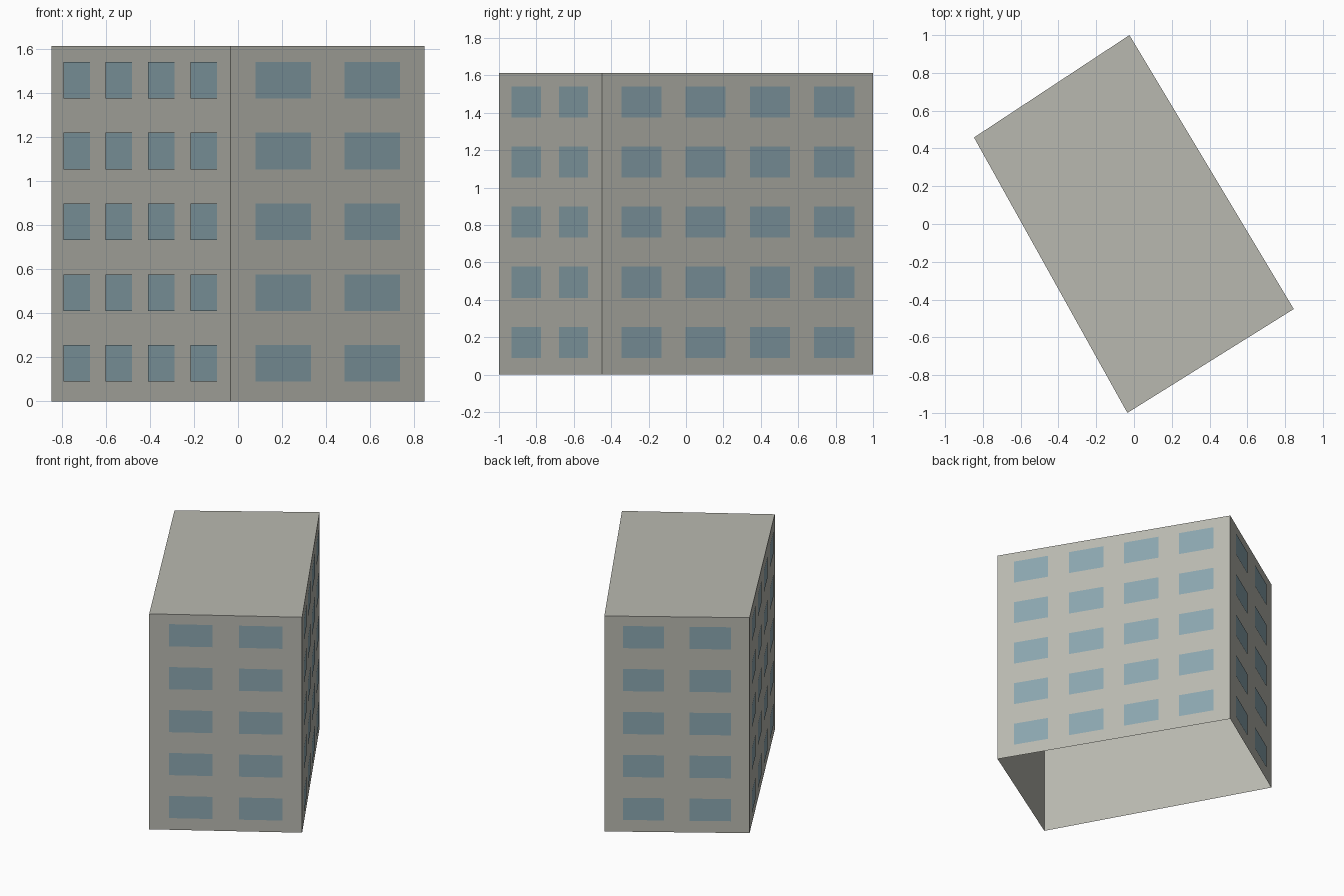
import bpy
import bmesh
from mathutils import Vector

cube = bpy.data.objects.get("Cube")
if cube:
    bpy.data.objects.remove(cube, do_unlink=True)

HEIGHT = 1.613
GAP = 0.0035          # window plates stand just proud of the walls
UP = Vector((0, 0, 1))


def make_material(name, color):
    mat = bpy.data.materials.new(name)
    mat.use_nodes = True
    mat.diffuse_color = color
    mat.node_tree.nodes["Principled BSDF"].inputs["Base Color"].default_value = color
    return mat


def make_object(name, bm, mat):
    mesh = bpy.data.meshes.new(name)
    bm.to_mesh(mesh)
    bm.free()
    mesh.materials.append(mat)
    obj = bpy.data.objects.new(name, mesh)
    bpy.context.collection.objects.link(obj)
    return obj


def add_quad(bm, points):
    return bm.faces.new([bm.verts.new(p) for p in points])


concrete = make_material("warm grey concrete", (0.485, 0.485, 0.434, 1))
glass = make_material("blue grey glass", (0.258, 0.381, 0.429, 1))

# Footprint, counter-clockwise from the front corner
front, left, back, right = [Vector((x, y, 0)) for x, y in
                            ((-0.035, -1.0), (0.846, -0.45), (-0.024, 1.0), (-0.847, 0.458))]
corners = [front, left, back, right]

# Building shell: four walls and a flat roof, open underneath
bm = bmesh.new()
base = [bm.verts.new(c) for c in corners]
top = [bm.verts.new(c + UP * HEIGHT) for c in corners]
for i in range(4):
    j = (i + 1) % 4
    bm.faces.new((base[i], base[j], top[j], top[i]))
bm.faces.new(top)
make_object("building_shell", bm, concrete)


def window_grid(name, start, end, columns, pitch, width):
    """Five floors of window plates; pitch and width are fractions of the wall."""
    along = end - start
    outward = along.cross(UP).normalized() * GAP
    bm = bmesh.new()
    for floor in range(5):
        z = 0.172 + floor * 0.3215
        for col in range(columns):
            mid = 0.5 + (col - (columns - 1) / 2) * pitch
            a = start + along * (mid - width / 2) + outward
            b = start + along * (mid + width / 2) + outward
            low, high = UP * (z - 0.083), UP * (z + 0.083)
            add_quad(bm, (a + low, b + low, b + high, a + high))
    make_object(name, bm, glass)


# Windows on the two short and two long walls
window_grid("front_windows", front, left, 2, 0.459, 0.284)
window_grid("left_windows", left, back, 4, 0.237, 0.148)
window_grid("back_windows", back, right, 2, 0.459, 0.284)
window_grid("right_windows", right, front, 4, 0.237, 0.148)
